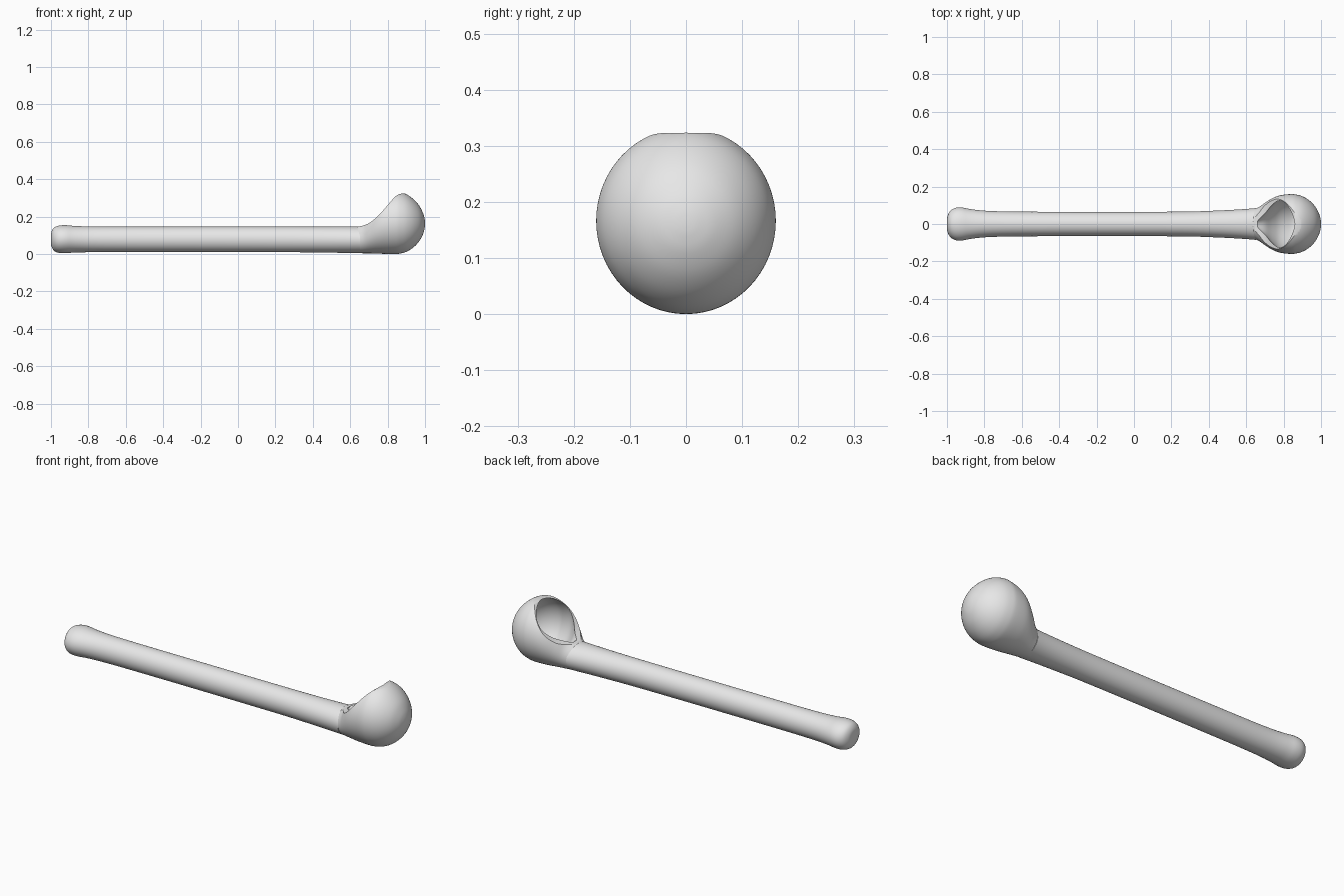
import bpy, bmesh, math

if "Cube" in bpy.data.objects:
    bpy.data.objects.remove(bpy.data.objects["Cube"])

grey = bpy.data.materials.new("plain_grey")
grey.diffuse_color = (0.8, 0.8, 0.8, 1)
grey.use_nodes = True
grey.node_tree.nodes["Principled BSDF"].inputs["Base Color"].default_value = grey.diffuse_color


def smooth(points, steps):
    """Catmull-Rom curve through the given tuples."""
    out = []
    for i in range(len(points) - 1):
        p1, p2 = points[i], points[i + 1]
        p0 = points[max(i - 1, 0)]
        p3 = points[min(i + 2, len(points) - 1)]
        for k in range(steps):
            t = k / steps
            out.append(tuple(
                0.5 * (2 * b + (c - a) * t + (2 * a - 5 * b + 4 * c - d) * t * t
                       + (3 * b - a - 3 * c + d) * t ** 3)
                for a, b, c, d in zip(p0, p1, p2, p3)))
    out.append(points[-1])
    return out


def finish(bm, name):
    bmesh.ops.recalc_face_normals(bm, faces=bm.faces)
    mesh = bpy.data.meshes.new(name)
    bm.to_mesh(mesh)
    bm.free()
    ob = bpy.data.objects.new(name, mesh)
    bpy.context.collection.objects.link(ob)
    mesh.materials.append(grey)
    return ob


def loft(name, stations, steps=4, sides=64):
    """Elliptical sections along x: (x, half width, bottom z, top z)."""
    bm = bmesh.new()
    rings = []
    for x, w, b, t in smooth(stations, steps):
        rings.append([bm.verts.new((
            x, w * math.cos(2 * math.pi * i / sides),
            (b + t) / 2 + (t - b) / 2 * math.sin(2 * math.pi * i / sides)))
            for i in range(sides)])
    for r, s in zip(rings, rings[1:]):
        for i in range(sides):
            j = (i + 1) % sides
            bm.faces.new((r[i], r[j], s[j], s[i]))
    bm.faces.new(rings[0])
    bm.faces.new(rings[-1])
    return finish(bm, name)


def prism(name, outline, half):
    """Extrude an x-z outline across y."""
    bm = bmesh.new()
    face = bm.faces.new([bm.verts.new((x, -half, z)) for x, z in outline])
    ext = bmesh.ops.extrude_face_region(bm, geom=[face])
    for v in ext["geom"]:
        if isinstance(v, bmesh.types.BMVert):
            v.co.y = half
    return finish(bm, name)


def activate(ob):
    bpy.ops.object.select_all(action='DESELECT')
    ob.select_set(True)
    bpy.context.view_layer.objects.active = ob


def cut(ob, cutter):
    cutter.hide_render = True
    activate(ob)
    mod = ob.modifiers.new("cut", 'BOOLEAN')
    mod.operation = 'DIFFERENCE'
    mod.solver = 'EXACT'
    mod.object = cutter
    bpy.ops.object.modifier_apply(modifier=mod.name)
    bpy.data.objects.remove(cutter)


# Handle with a rounded knob end, flaring towards the bowl
handle = loft("handle", [
    (-1.0, 0.012, 0.068, 0.092), (-0.997, 0.042, 0.04, 0.12),
    (-0.982, 0.07, 0.016, 0.142), (-0.955, 0.086, 0.006, 0.152),
    (-0.92, 0.088, 0.005, 0.154), (-0.87, 0.079, 0.008, 0.150),
    (-0.78, 0.070, 0.010, 0.147), (-0.6, 0.066, 0.011, 0.146),
    (-0.2, 0.065, 0.011, 0.146), (0.25, 0.066, 0.010, 0.146),
    (0.45, 0.072, 0.008, 0.146), (0.58, 0.079, 0.006, 0.147),
    (0.653, 0.085, 0.005, 0.147)])

# Bowl: nearly a sphere, tapering into the handle
bowl = loft("bowl", [
    (0.635, 0.075, 0.005, 0.146), (0.67, 0.092, 0.004, 0.175),
    (0.70, 0.113, 0.004, 0.222), (0.74, 0.138, 0.003, 0.28),
    (0.78, 0.153, 0.001, 0.315), (0.838, 0.16, 0.0, 0.331),
    (0.87, 0.157, 0.003, 0.33), (0.905, 0.146, 0.014, 0.317),
    (0.94, 0.124, 0.037, 0.291), (0.97, 0.092, 0.070, 0.257),
    (0.99, 0.054, 0.108, 0.217), (0.998, 0.024, 0.138, 0.188),
    (1.0, 0.005, 0.157, 0.168)])

# Slanted, curved mouth
rim = smooth([(0.60, 0.148), (0.65, 0.148), (0.70, 0.165), (0.75, 0.205),
              (0.80, 0.261), (0.84, 0.306), (0.87, 0.322), (0.93, 0.322)], 5)
cut(bowl, prism("mouth_cutter", rim + [(0.93, 0.5), (0.60, 0.5)], 0.3))

# Hollow inside
cut(bowl, loft("hollow_cutter", [
    (0.66, 0.035, 0.145, 0.25), (0.70, 0.062, 0.118, 0.28),
    (0.74, 0.103, 0.075, 0.31), (0.78, 0.134, 0.042, 0.33),
    (0.838, 0.148, 0.018, 0.322), (0.87, 0.145, 0.018, 0.317),
    (0.905, 0.132, 0.030, 0.301), (0.94, 0.107, 0.056, 0.272),
    (0.967, 0.072, 0.092, 0.236), (0.98, 0.035, 0.13, 0.2),
    (0.983, 0.006, 0.16, 0.17)]))

for ob in (handle, bowl):
    activate(ob)
    bpy.ops.object.shade_smooth_by_angle(angle=math.radians(35))
